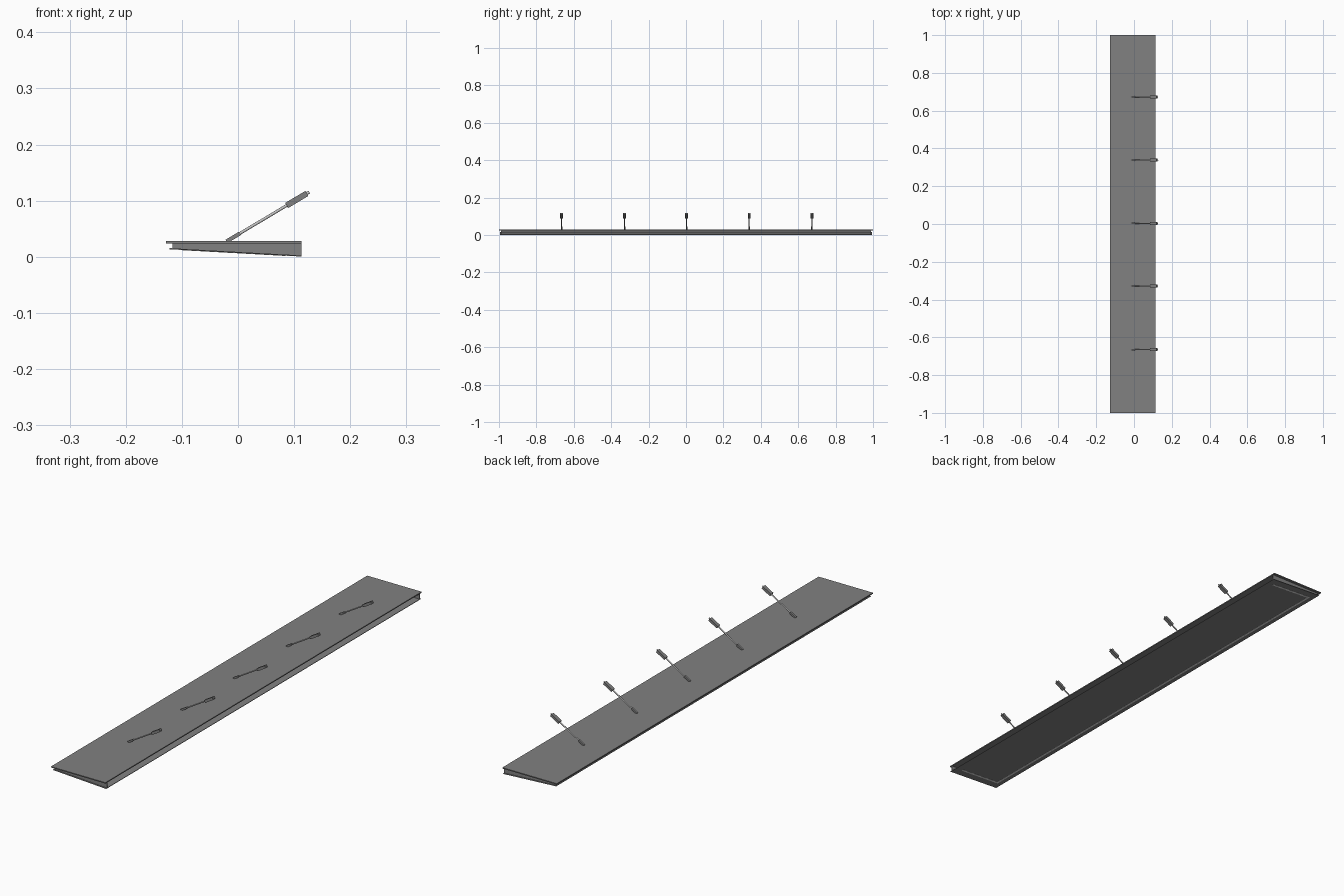
import bpy, bmesh, math
from mathutils import Vector, Matrix

if "Cube" in bpy.data.objects:
    bpy.data.objects.remove(bpy.data.objects["Cube"])


def material(name, value):
    m = bpy.data.materials.new(name)
    m.diffuse_color = (value, value, value, 1)
    m.use_nodes = True
    m.node_tree.nodes["Principled BSDF"].inputs["Base Color"].default_value = m.diffuse_color
    return m


GREY = material("canopy grey", 0.22)
LIGHT = material("rod steel", 0.55)
WHITE = material("light strip white", 0.9)


def finish(name, bm, mat):
    bmesh.ops.recalc_face_normals(bm, faces=bm.faces)
    me = bpy.data.meshes.new(name)
    bm.to_mesh(me)
    bm.free()
    me.materials.append(mat)
    ob = bpy.data.objects.new(name, me)
    bpy.context.collection.objects.link(ob)
    return ob


def prism(name, profile, y0, y1, mat):
    """Extrude an x-z profile along y."""
    bm = bmesh.new()
    face = bm.faces.new([bm.verts.new((x, y0, z)) for x, z in profile])
    ext = bmesh.ops.extrude_face_region(bm, geom=[face])
    moved = [v for v in ext["geom"] if isinstance(v, bmesh.types.BMVert)]
    bmesh.ops.translate(bm, verts=moved, vec=(0, y1 - y0, 0))
    return finish(name, bm, mat)


def soffit(x):
    """Height of the sloping underside."""
    return 0.0135 + (x + 0.122) * (0.0005 - 0.0135) / 0.235


def slab(name, x0, x1, y0, y1, lo, hi, mat):
    """Sloping slab that follows the underside."""
    prism(name, [(x0, soffit(x0) + lo), (x1, soffit(x1) + lo),
                 (x1, soffit(x1) + hi), (x0, soffit(x0) + hi)], y0, y1, mat)


def web(name, x0, x1, y0, y1):
    """Upright sheet between underside panel and roof sheet."""
    prism(name, [(x0, soffit(x0) + 0.001), (x1, soffit(x1) + 0.001),
                 (x1, 0.0245), (x0, 0.0245)], y0, y1, GREY)


# Hollow canopy, open along the wall side
prism("roof_sheet", [(-0.128, 0.0240), (0.113, 0.0240), (0.113, 0.028), (-0.128, 0.028)],
      -1, 1, GREY)
slab("underside_panel", -0.122, 0.113, -0.995, 0.995, 0, 0.002, GREY)
web("front_web", -0.117, -0.114, -0.990, 0.990)
for s in (-1, 1):
    web("end_web", -0.117, 0.113, s * 0.990, s * 0.987)

# White light strips on the underside
slab("front_light_strip", -0.102, -0.094, -0.962, 0.962, -0.0005, 0.0005, WHITE)
for s in (-1, 1):
    slab("end_light_strip", -0.094, 0.085, s * 0.962, s * 0.954, -0.0005, 0.0005, WHITE)

# Support ties leaning back over the roof
START, END = Vector((-0.018, 0, 0.029)), Vector((0.127, 0, 0.1155))
AXIS = (END - START).normalized()
LENGTH = (END - START).length
ANGLE = math.atan2(AXIS.z, AXIS.x)


def frame(y, a, b):
    """Local frame, x along the tie, centred between distances a and b."""
    pos = START + AXIS * (a + b) / 2 + Vector((0, y, 0))
    return Matrix.Translation(pos) @ Matrix.Rotation(-ANGLE, 4, 'Y')


def tie_block(name, y, a, b, width, height):
    bm = bmesh.new()
    bmesh.ops.create_cube(bm, size=1, matrix=frame(y, a, b)
                          @ Matrix.Diagonal((b - a, width, height, 1)))
    finish(name, bm, GREY)


def tie_round(name, y, a, b, radius):
    bm = bmesh.new()
    bmesh.ops.create_cone(bm, cap_ends=True, segments=16, radius1=radius, radius2=radius,
                          depth=b - a, matrix=frame(y, a, b) @ Matrix.Rotation(math.pi / 2, 4, 'Y'))
    ob = finish(name, bm, LIGHT)
    for p in ob.data.polygons:
        p.use_smooth = len(p.vertices) == 4
    ob.data.set_sharp_from_angle(angle=math.radians(40))


for y in (-0.665, -0.328, 0.003, 0.338, 0.673):
    tie_block("lower_fork", y, -0.003, 0.025, 0.008, 0.007)
    tie_round("tie_rod", y, 0.02, 0.13, 0.0026)
    tie_block("upper_socket", y, 0.122, LENGTH - 0.005, 0.015, 0.0105)
    tie_round("tie_tip", y, LENGTH - 0.006, LENGTH, 0.0028)
